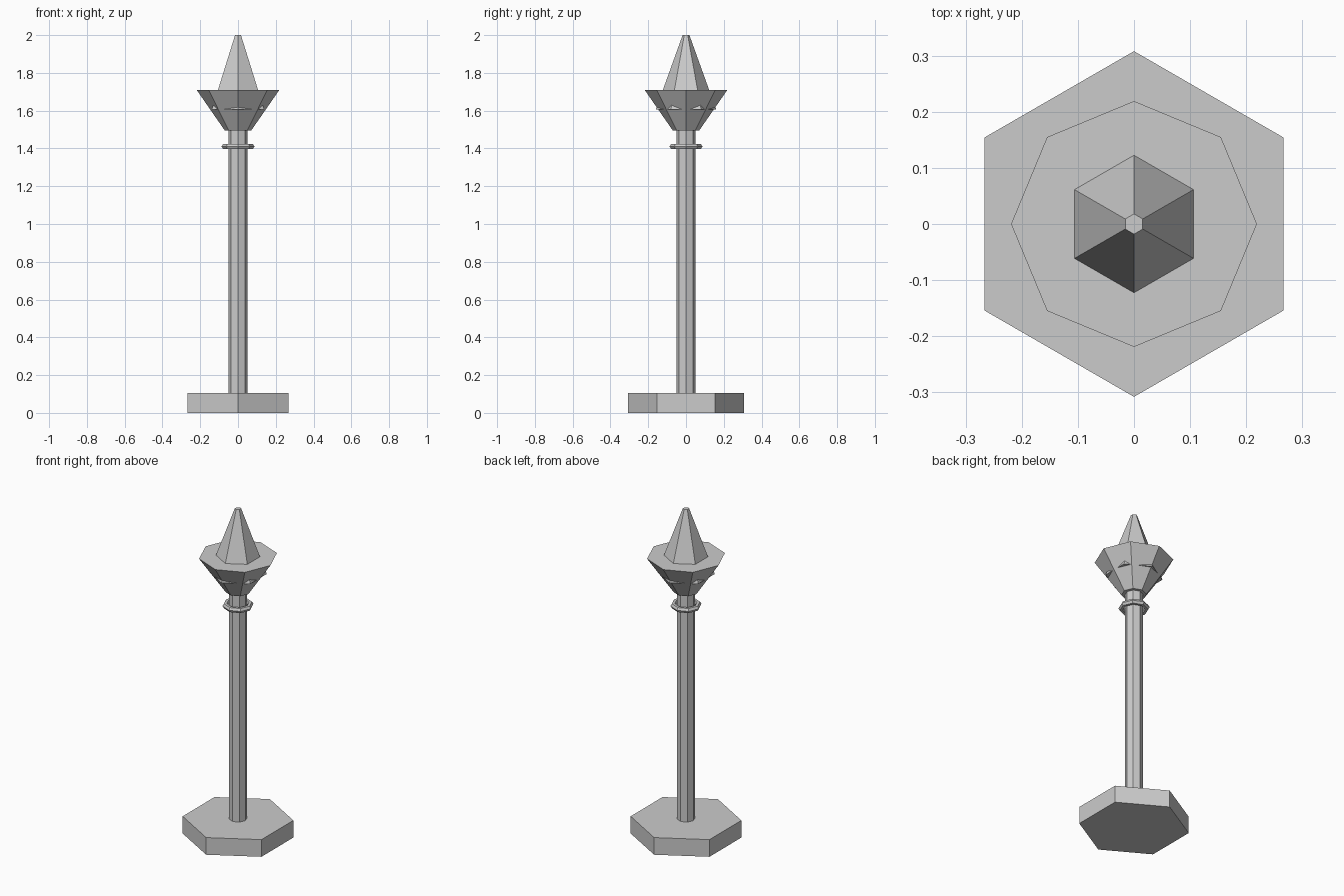
import bpy
from math import radians

if "Cube" in bpy.data.objects:
    bpy.data.objects.remove(bpy.data.objects["Cube"])


def frustum(name, sides, r_low, r_high, z_low, z_high, turn=0):
    """Flat-faced, closed prism or tapered section with one corner on the y axis."""
    bpy.ops.mesh.primitive_cone_add(
        vertices=sides, radius1=r_low, radius2=r_high, depth=z_high - z_low,
        location=(0, 0, (z_low + z_high) / 2), rotation=(0, 0, radians(turn)))
    bpy.context.object.name = name


# Hexagonal foot and slim octagonal post
frustum("base", 6, 0.308, 0.308, 0.0, 0.105)
frustum("post", 8, 0.051, 0.051, 0.10, 1.50)

# Collar ring around the post
bpy.ops.mesh.primitive_torus_add(
    major_segments=8, minor_segments=6, major_radius=0.071, minor_radius=0.016,
    location=(0, 0, 1.41))
bpy.context.object.name = "collar_ring"

# Flared octagonal head
frustum("flared_head", 8, 0.07, 0.219, 1.495, 1.71)

# Hexagonal spire, whose lower corners poke out through the head
frustum("spire", 6, 0.16, 0.018, 1.606, 2.0)
